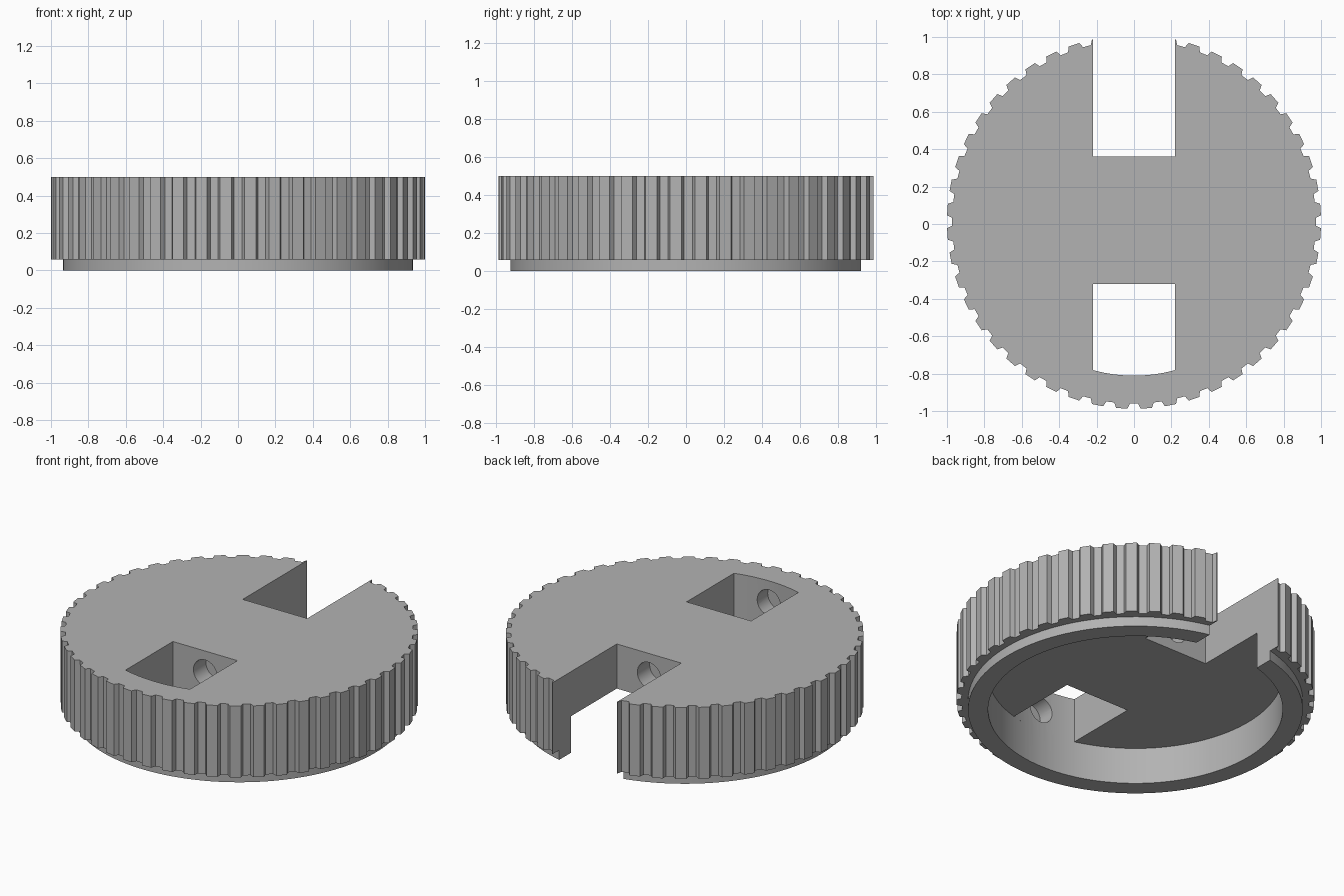
import bpy
import math

old = bpy.data.objects.get("Cube")
if old:
    bpy.data.objects.remove(old, do_unlink=True)

CENTRE_Y = 0.012
TEETH = 48
HALF_SLOT = 0.22

grey = bpy.data.materials.new("mid grey")
grey.use_nodes = True
colour = (0.45, 0.45, 0.45, 1)
grey.diffuse_color = colour
grey.node_tree.nodes["Principled BSDF"].inputs["Base Color"].default_value = colour


def prism(name, outline, bottom, top):
    """Extrude a closed outline in the XY plane between two heights."""
    n = len(outline)
    verts = [(x, y, z) for z in (bottom, top) for x, y in outline]
    faces = [tuple(reversed(range(n))), tuple(range(n, 2 * n))]
    faces += [(i, (i + 1) % n, (i + 1) % n + n, i + n) for i in range(n)]
    mesh = bpy.data.meshes.new(name)
    mesh.from_pydata(verts, [], faces)
    mesh.materials.append(grey)
    obj = bpy.data.objects.new(name, mesh)
    bpy.context.collection.objects.link(obj)
    return obj


def polar(radius, angle):
    return radius * math.cos(angle), CENTRE_Y + radius * math.sin(angle)


def circle(radius, count=128):
    return [polar(radius, math.tau * i / count) for i in range(count)]


def box(y0, y1):
    return [(-HALF_SLOT, y0), (HALF_SLOT, y0), (HALF_SLOT, y1), (-HALF_SLOT, y1)]


def combine(target, tool, operation):
    """Apply a boolean and discard its tool."""
    mod = target.modifiers.new(operation.lower(), 'BOOLEAN')
    mod.operation = operation
    mod.solver = 'EXACT'
    mod.object = tool
    bpy.context.view_layer.objects.active = target
    bpy.ops.object.modifier_apply(modifier=mod.name)
    bpy.data.objects.remove(tool, do_unlink=True)


# Knurled rim: each groove has a flat floor and sloping flanks
pitch = math.tau / TEETH
rim_outline = []
for i in range(TEETH):
    for radius, offset in ((0.972, -0.022), (0.972, 0.022),
                           (1.0, 0.035), (1.0, pitch - 0.035)):
        rim_outline.append(polar(radius, i * pitch + offset))
wheel = prism("knurled_wheel", rim_outline, 0.06, 0.5)

# Plain lower flange and hollow underside
combine(wheel, prism("lower_flange", circle(0.935), 0, 0.1), 'UNION')
combine(wheel, prism("underside_cavity", circle(0.823), -0.1, 0.225), 'DIFFERENCE')

# Open slot at the back
combine(wheel, prism("back_slot", box(0.36, 1.2), -0.1, 0.6), 'DIFFERENCE')

# Front window, ending in an arc that follows the cavity wall
sweep = math.asin(HALF_SLOT / 0.823)
arc = [polar(0.823, -math.pi / 2 - sweep + 2 * sweep * i / 12) for i in range(13)]
window = arc + [(HALF_SLOT, -0.32), (-HALF_SLOT, -0.32)]
combine(wheel, prism("front_window", window, -0.1, 0.6), 'DIFFERENCE')

# Round sockets in both crossbar faces and in the rim wall
for y0, y1 in ((0.24, 0.5), (-0.5, -0.2), (-0.91, -0.6)):
    bpy.ops.mesh.primitive_cylinder_add(
        vertices=32, radius=0.08, depth=y1 - y0,
        location=(0, (y0 + y1) / 2, 0.365), rotation=(math.pi / 2, 0, 0))
    socket = bpy.context.object
    socket.data.materials.append(grey)
    combine(wheel, socket, 'DIFFERENCE')

# Smooth round walls, crisp grooves and corners
bpy.ops.object.select_all(action='DESELECT')
wheel.select_set(True)
bpy.context.view_layer.objects.active = wheel
bpy.ops.object.shade_smooth_by_angle(angle=math.radians(15))
